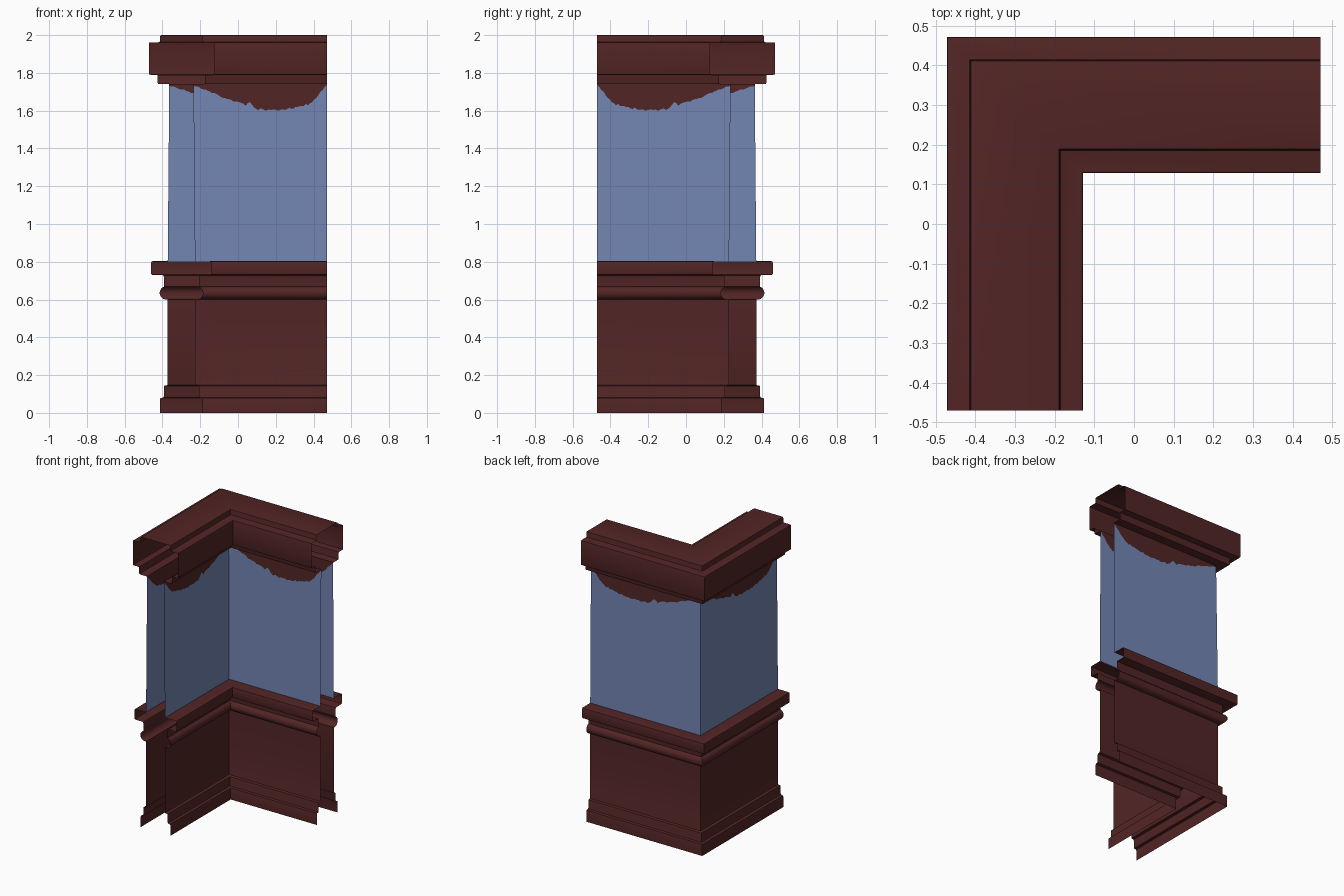
import bpy, math, random

if "Cube" in bpy.data.objects:
    bpy.data.objects.remove(bpy.data.objects["Cube"])

END = 0.47      # free end of both arms
AXIS = 0.30     # wall centre line: x = -AXIS and y = +AXIS
random.seed(4)


def material(name, rgb):
    m = bpy.data.materials.new(name)
    m.diffuse_color = (*rgb, 1)
    m.use_nodes = True
    m.node_tree.nodes["Principled BSDF"].inputs["Base Color"].default_value = m.diffuse_color
    return m


WOOD = material("dark red wood", (0.085, 0.018, 0.018))
BLUE = material("blue wall", (0.17, 0.235, 0.45))


def add_object(name, verts, faces, mats, indices=None):
    me = bpy.data.meshes.new(name)
    me.from_pydata(verts, [], faces)
    for m in mats:
        me.materials.append(m)
    if indices:
        me.polygons.foreach_set("material_index", indices)
    ob = bpy.data.objects.new(name, me)
    bpy.context.collection.objects.link(ob)
    bpy.context.view_layer.objects.active = ob
    ob.select_set(True)
    bpy.ops.object.shade_smooth_by_angle(angle=math.radians(35))
    ob.select_set(False)
    return ob


def rounded(profile, r=0.008):
    """Cut the corners of an open profile with a small two-segment round."""
    out = [profile[0]]
    for a, b, c in zip(profile, profile[1:], profile[2:]):
        la, lc = math.dist(a, b), math.dist(b, c)
        if min(la, lc) < 0.018:
            out.append(b)
            continue
        p = [b[i] + (a[i] - b[i]) * r / la for i in (0, 1)]
        q = [b[i] + (c[i] - b[i]) * r / lc for i in (0, 1)]
        mid = [(p[i] + q[i]) / 4 + b[i] / 2 for i in (0, 1)]
        out += [p, mid, q]
    return out + [profile[-1]]


def sweep(name, profile):
    """Sweep (offset from centre line, z) along the mitred L path."""
    verts, faces = [], []
    for d, z in profile:
        x, y = -AXIS - d, AXIS + d
        verts += [(x, -END, z), (x, y, z), (END, y, z)]
    for j in range(len(profile) - 1):
        for i in (0, 1):
            a = 3 * j + i
            faces.append((a, a + 3, a + 4, a + 1))
    add_object(name, verts, faces, [WOOD])


def mirrored(profile):
    return [(-d, z) for d, z in reversed(profile)]


# Lower panelling: skirting, panel, half-round bead and rail
foot = rounded([(0.113, 0), (0.113, 0.08), (0.093, 0.08), (0.093, 0.145),
                (0.072, 0.145), (0.072, 0.60)])
bead = [(0.08 + 0.035 * math.cos(t), 0.635 + 0.035 * math.sin(t))
        for t in [math.pi * (k / 10 - 0.5) for k in range(11)]]
rail = rounded([(0.093, 0.67), (0.093, 0.73), (0.16, 0.73), (0.16, 0.803), (0.07, 0.803)])
lower = foot + bead + rail
sweep("outer_wainscot", lower)
sweep("inner_wainscot", mirrored(lower))

# Cornice: one open-ended profile over the top of the wall
side = [(0.064, 1.74), (0.125, 1.74), (0.125, 1.79), (0.172, 1.79),
        (0.172, 1.962), (0.113, 1.962), (0.113, 2.0)]
sweep("cornice", rounded(side + mirrored(side)))

# Upper wall: blue with a ragged wood-coloured stain hanging from the cornice
EDGE = [(0, 1.735), (0.05, 1.725), (0.11, 1.70), (0.18, 1.69), (0.24, 1.66),
        (0.32, 1.65), (0.385, 1.628), (0.42, 1.645), (0.47, 1.61), (0.54, 1.602),
        (0.64, 1.602), (0.75, 1.617), (0.86, 1.632), (0.91, 1.66), (0.955, 1.70), (1, 1.738)]


def stain_edge(s):
    for (a, za), (b, zb) in zip(EDGE, EDGE[1:]):
        if s <= b:
            return za + (zb - za) * (s - a) / (b - a)
    return EDGE[-1][1]


COLS = 64
jitter = [random.uniform(-0.006, 0.006) for _ in range(COLS + 1)]


def wall_panel(name, sign, back_arm):
    verts, faces, idx = [], [], []
    for k in range(COLS + 1):
        s = k / COLS
        for z in (0.80, min(stain_edge(s) + jitter[k], 1.738), 1.742):
            d = sign * (0.072 - 0.008 * (z - 0.8) / 0.94)
            x, y = -AXIS - d, AXIS + d
            if back_arm:
                x += (END - x) * s
            else:
                y += (-END - y) * s
            verts.append((x, y, z))
    for k in range(COLS):
        for row in (0, 1):
            a = 3 * k + row
            f = (a, a + 3, a + 4, a + 1)
            faces.append(f[::-1] if back_arm == (sign > 0) else f)
            idx.append(row)
    add_object(name, verts, faces, [BLUE, WOOD], idx)


for sign, where in ((1, "outer"), (-1, "inner")):
    wall_panel(where + "_back_wall", sign, True)
    wall_panel(where + "_left_wall", sign, False)
